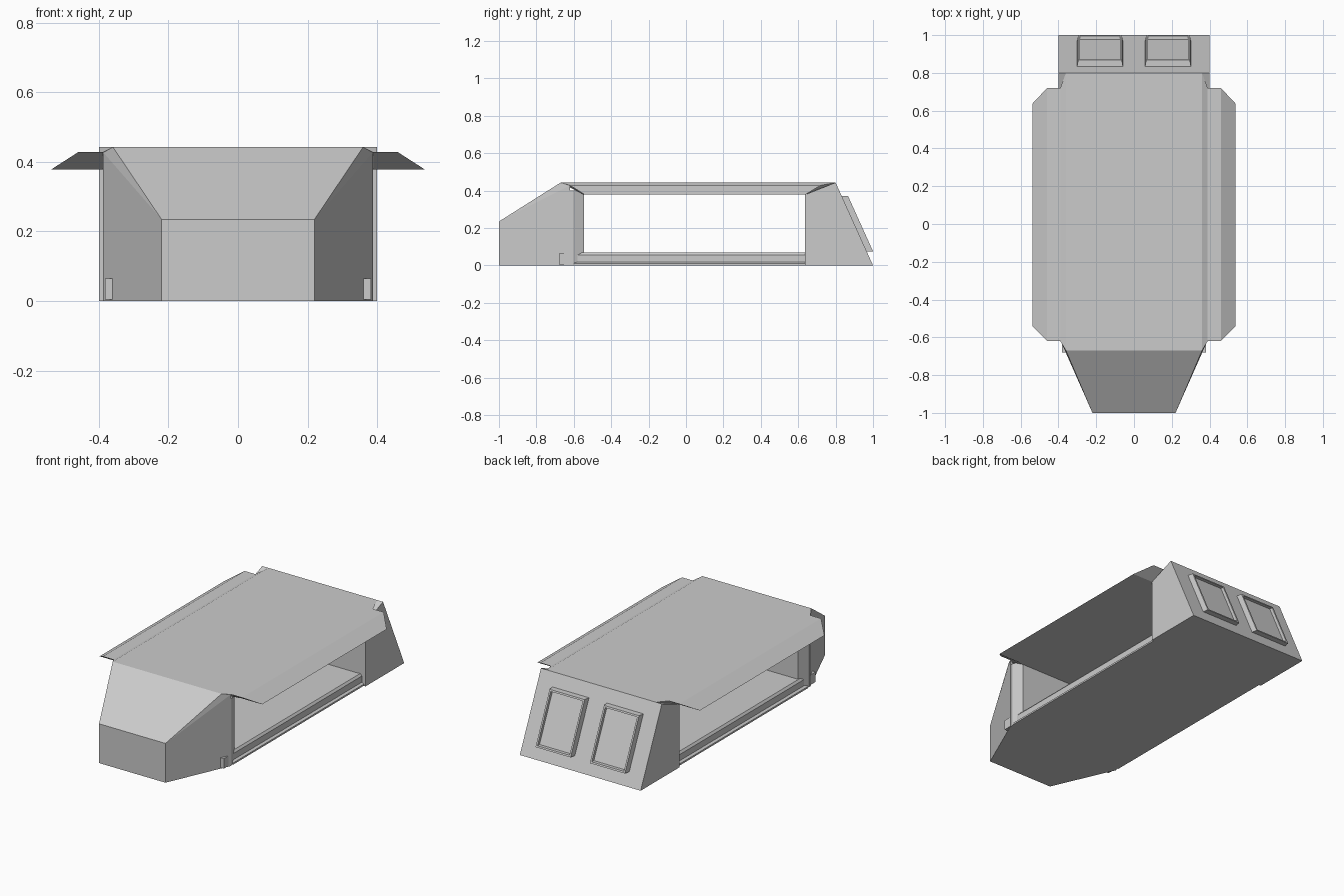
import bpy, bmesh

if "Cube" in bpy.data.objects:
    bpy.data.objects.remove(bpy.data.objects["Cube"])


def finish(name, bm):
    bmesh.ops.recalc_face_normals(bm, faces=bm.faces[:])
    me = bpy.data.meshes.new(name)
    bm.to_mesh(me)
    bm.free()
    ob = bpy.data.objects.new(name, me)
    bpy.context.collection.objects.link(ob)
    return ob


def mirror_x(ob):
    ob.modifiers.new("mirror", 'MIRROR').use_axis[0] = True
    return ob


def hull(name, pts, both=False):
    """Convex solid around points; both=True adds the points mirrored in x."""
    bm = bmesh.new()
    for x, y, z in pts:
        bm.verts.new((x, y, z))
        if both:
            bm.verts.new((-x, y, z))
    bmesh.ops.convex_hull(bm, input=bm.verts[:])
    bmesh.ops.dissolve_limit(bm, angle_limit=0.01, verts=bm.verts[:], edges=bm.edges[:])
    return finish(name, bm)


def extrude_y(name, profile, y0, y1):
    """Extrude an x/z profile along y."""
    bm = bmesh.new()
    f = bm.faces.new([bm.verts.new((x, y0, z)) for x, z in profile])
    r = bmesh.ops.extrude_face_region(bm, geom=[f])
    new = [g for g in r['geom'] if isinstance(g, bmesh.types.BMVert)]
    bmesh.ops.translate(bm, verts=new, vec=(0, y1 - y0, 0))
    return finish(name, bm)


# Wedge nose
hull("nose", [(.22, -1, 0), (.22, -1, .235), (.36, -.67, .443),
              (.388, -.62, .428), (.388, -.62, 0)], True)

# Chamfered front door frame behind the nose
hull("front_bulkhead", [(x, y, z) for z in (.0, .4)
                        for x, y in ((.385, -.62), (.385, -.605), (.36, -.545))], True)

# Sloping tail section
hull("tail", [(.4, .635, 0), (.4, 1, 0), (.4, .8, .443), (.4, .635, .378)], True)

# Roof with sloped edges
hull("roof", [(.36, -.67, .443), (.36, .8, .443), (.39, -.62, .428), (.39, .72, .428),
              (.39, -.545, .378), (.39, .635, .378)], True)

# Side canopy flaps
mirror_x(hull("canopy", [(.385, -.62, .428), (.46, -.62, .428), (.538, -.54, .378),
                         (.385, -.54, .378), (.385, .72, .428), (.46, .72, .428),
                         (.538, .637, .378), (.385, .637, .378)]))

# Cabin floor and stepped door sills
extrude_y("floor", [(-.36, 0), (.36, 0), (.36, .066), (-.36, .066)], -.62, .64)
mirror_x(extrude_y("door_sill", [(.355, 0), (.388, 0), (.388, .01), (.375, .018),
                                 (.375, .055), (.365, .068), (.355, .068)], -.6, .64))
mirror_x(extrude_y("sill_end", [(.36, .005), (.382, .005), (.382, .065), (.36, .065)],
                   -.68, -.6))


# Raised rear window frames with recessed panes
def slope_y(z):
    return 1 - z * .2 / .443


bm = bmesh.new()
rings = []
for half, out in ((.122, -.005), (.116, .034)):
    rings.append([bm.verts.new((.18 + sx * half, slope_y(z) + out, z))
                  for sx, z in ((-1, .075), (1, .075), (1, .37), (-1, .37))])
bm.faces.new(rings[0])
front = bm.faces.new(rings[1])
for i in range(4):
    j = (i + 1) % 4
    bm.faces.new((rings[0][i], rings[0][j], rings[1][j], rings[1][i]))
bmesh.ops.recalc_face_normals(bm, faces=bm.faces[:])
bmesh.ops.inset_individual(bm, faces=[front], thickness=.014)
r = bmesh.ops.extrude_discrete_faces(bm, faces=[front])
pane = r['faces'][0]
bmesh.ops.translate(bm, verts=pane.verts[:], vec=(0, -.02, 0))
mirror_x(finish("rear_window", bm))
